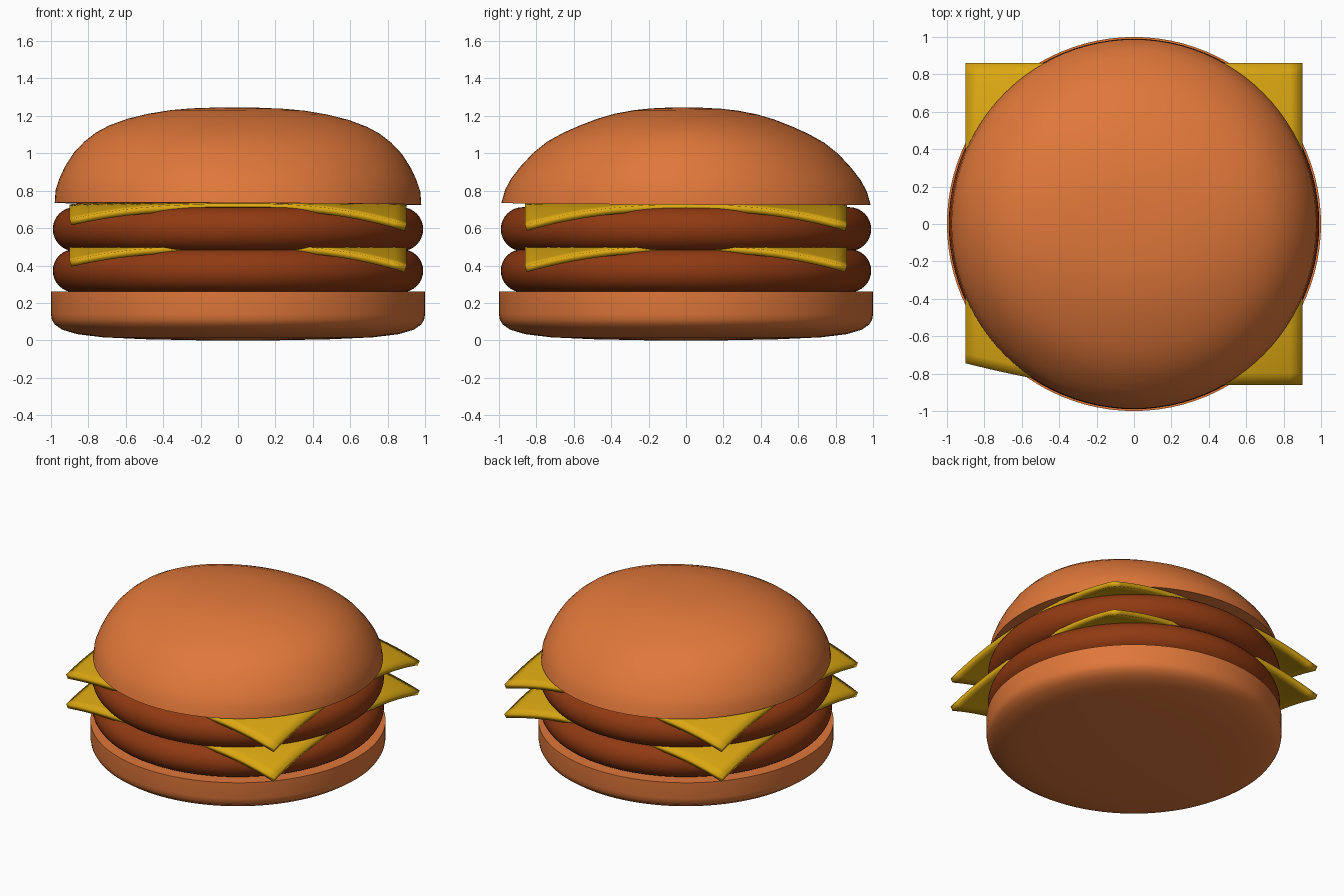
import bpy, bmesh, math

cube = bpy.data.objects.get("Cube")
if cube:
    bpy.data.objects.remove(cube, do_unlink=True)


def material(name, rgb):
    m = bpy.data.materials.new(name)
    m.use_nodes = True
    m.diffuse_color = (*rgb, 1)
    m.node_tree.nodes["Principled BSDF"].inputs["Base Color"].default_value = (*rgb, 1)
    return m


BUN = material("toasted bun", (0.74, 0.185, 0.042))
MEAT = material("grilled meat", (0.28, 0.042, 0.006))
CHEESE = material("yellow cheese", (0.71, 0.39, 0.006))


def finish(name, bm, mat):
    bmesh.ops.recalc_face_normals(bm, faces=bm.faces)
    mesh = bpy.data.meshes.new(name)
    bm.to_mesh(mesh)
    bm.free()
    mesh.materials.append(mat)
    ob = bpy.data.objects.new(name, mesh)
    bpy.context.scene.collection.objects.link(ob)
    bpy.ops.object.select_all(action='DESELECT')
    ob.select_set(True)
    bpy.context.view_layer.objects.active = ob
    bpy.ops.object.shade_smooth_by_angle(angle=math.radians(40))
    return ob


def stack(name, rings, mat, tilt=0.0, sides=96):
    """Skin elliptical rings (rx, ry, z) from bottom to top and cap both ends."""
    bm = bmesh.new()
    loops = []
    for rx, ry, z in rings:
        loop = []
        for i in range(sides):
            a = math.tau * i / sides
            x, y = rx * math.cos(a), ry * math.sin(a)
            loop.append(bm.verts.new((x, y, z - tilt * (x + y))))
        loops.append(loop)
    for lo, hi in zip(loops, loops[1:]):
        for i in range(sides):
            j = (i + 1) % sides
            bm.faces.new((lo[i], lo[j], hi[j], hi[i]))
    bm.faces.new(loops[0])
    bm.faces.new(loops[-1])
    return finish(name, bm, mat)


# Bottom bun: rounded underneath, flat cut on top
base = [(0.2, 0), (0.5, 0.006), (0.72, 0.016), (0.86, 0.033), (0.94, 0.057),
        (0.98, 0.085), (0.995, 0.11), (1, 0.14), (1, 0.26)]
stack("bottom_bun", [(r, r, z) for r, z in base], BUN)


# Patties: discs with fully rounded rims
def patty(name, low, high):
    h = (high - low) / 2
    rings = [(0.4, 0.4, low)]
    for i in range(17):
        a = math.pi * (i / 16 - 0.5)
        r = 0.99 - h + h * math.cos(a)
        rings.append((r, r, low + h + h * math.sin(a)))
    rings.append((0.4, 0.4, high))
    stack(name, rings, MEAT)


patty("lower_patty", 0.257, 0.487)
patty("upper_patty", 0.477, 0.712)


# Cheese slices: thin squares with drooping corners, one corner pulled inward
def cheese(name, top):
    bm = bmesh.new()
    bmesh.ops.create_grid(bm, x_segments=28, y_segments=28, size=1)
    for v in bm.verts:
        x, y = v.co.x * 0.9, v.co.y * 0.86
        if x < -0.3 and y < 0:
            y += 0.115 * ((-x - 0.3) / 0.6) ** 1.3 * (-y / 0.86)
        over = max(0, math.hypot(x, y) - 0.85) / 0.395
        v.co = (x, y, top - 0.115 * over ** 1.4)
    ob = finish(name, bm, CHEESE)
    mod = ob.modifiers.new("thickness", 'SOLIDIFY')
    mod.thickness = 0.035
    mod.offset = -1


cheese("lower_cheese", 0.512)
cheese("upper_cheese", 0.733)

# Top bun: dome that is fuller across than front to back
dome = [(0.98, 0.987, 0.73), (0.975, 0.967, 0.8), (0.955, 0.935, 0.86),
        (0.925, 0.885, 0.925), (0.877, 0.815, 1.0), (0.82, 0.74, 1.06),
        (0.76, 0.655, 1.107), (0.69, 0.57, 1.145), (0.59, 0.475, 1.182),
        (0.475, 0.38, 1.21), (0.36, 0.28, 1.229), (0.25, 0.19, 1.239),
        (0.12, 0.09, 1.244), (0.03, 0.025, 1.245)]
stack("top_bun", dome, BUN, tilt=0.005)
